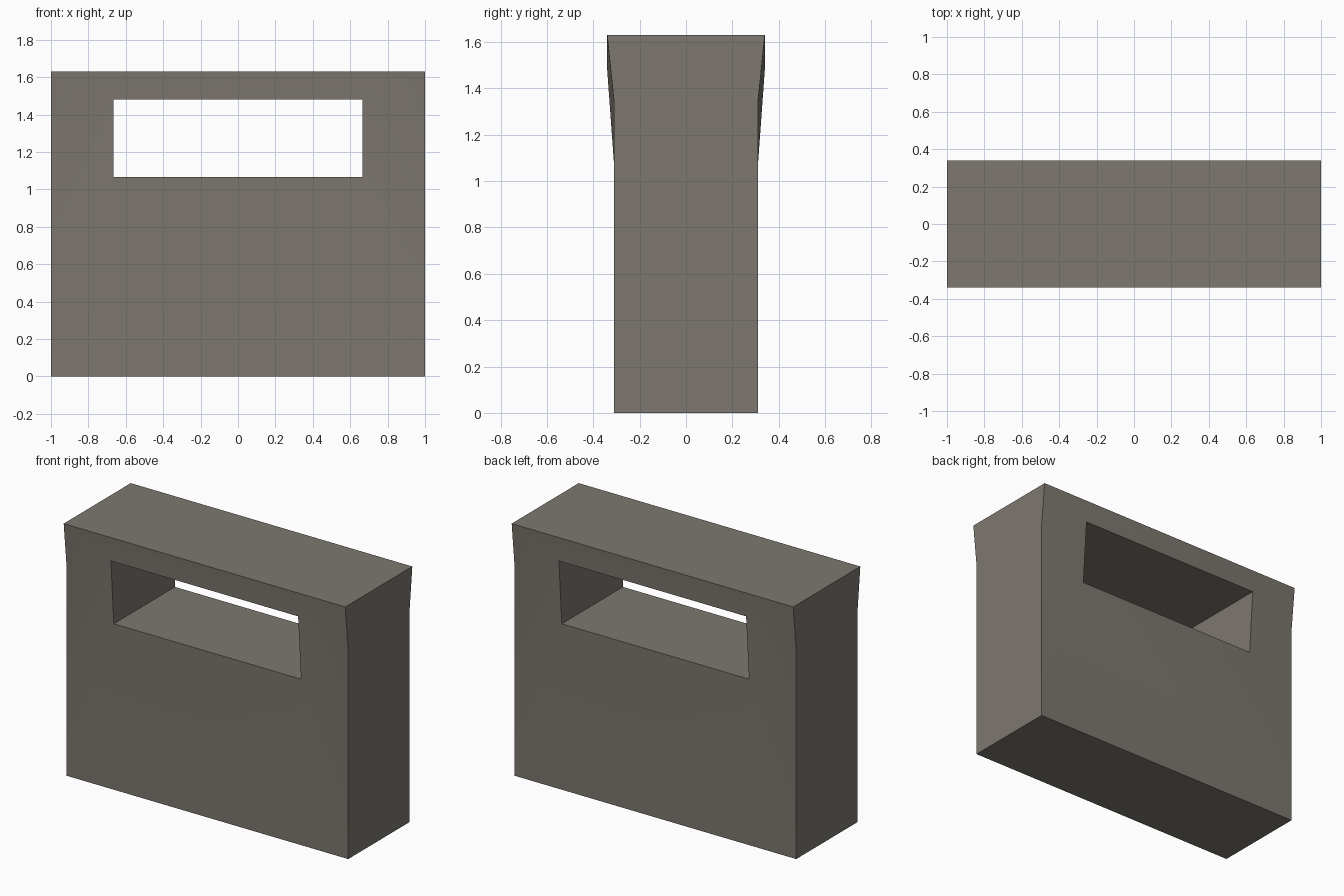
import bpy
import bmesh

cube = bpy.data.objects.get("Cube")
if cube:
    bpy.data.objects.remove(cube, do_unlink=True)

# Overall sizes: straight body that flares out towards the lintel
BODY, FLARE = 0.31, 0.34
TOP, KINK = 1.63, 1.34
HOLE_X, HOLE_LOW, HOLE_HIGH = 0.665, 1.065, 1.48

# Warm grey stone
stone = bpy.data.materials.new("warm_grey_stone")
stone.use_nodes = True
colour = (0.205, 0.187, 0.160, 1)
stone.diffuse_color = colour
bsdf = stone.node_tree.nodes["Principled BSDF"]
bsdf.inputs["Base Color"].default_value = colour
bsdf.inputs["Roughness"].default_value = 0.9

# Named points of one quarter, mirrored to both sides and both fronts
points = {
    "base": (1, BODY, 0),
    "kink": (1, BODY, KINK),
    "corner": (1, FLARE, TOP),
    "hole_low": (HOLE_X, BODY, HOLE_LOW),
    "hole_high": (HOLE_X, FLARE, HOLE_HIGH),
}
bm = bmesh.new()
v = {(name, sx, sy): bm.verts.new((x * sx, y * sy, z))
     for name, (x, y, z) in points.items()
     for sx in (-1, 1) for sy in (-1, 1)}


def face(*keys):
    bm.faces.new([v[k] for k in keys])


def across(name):
    """Four mirrored copies of a point, spanned as one level face."""
    face((name, -1, -1), (name, 1, -1), (name, 1, 1), (name, -1, 1))


# Underside, top, and the sill and ceiling of the opening
for name in ("base", "corner", "hole_low", "hole_high"):
    across(name)

for sy in (-1, 1):
    # Lower wall panel and lintel
    face(("base", -1, sy), ("base", 1, sy), ("kink", 1, sy),
         ("hole_low", 1, sy), ("hole_low", -1, sy), ("kink", -1, sy))
    face(("hole_high", -1, sy), ("hole_high", 1, sy),
         ("corner", 1, sy), ("corner", -1, sy))
    # Twisted jambs beside the opening
    for sx in (-1, 1):
        face(("kink", sx, sy), ("hole_low", sx, sy), ("hole_high", sx, sy))
        face(("kink", sx, sy), ("hole_high", sx, sy), ("corner", sx, sy))

for sx in (-1, 1):
    # Outer end wall and inner reveal of the opening
    face(("base", sx, -1), ("base", sx, 1), ("kink", sx, 1),
         ("corner", sx, 1), ("corner", sx, -1), ("kink", sx, -1))
    face(("hole_low", sx, -1), ("hole_low", sx, 1),
         ("hole_high", sx, 1), ("hole_high", sx, -1))

bmesh.ops.recalc_face_normals(bm, faces=bm.faces)
mesh = bpy.data.meshes.new("wall_block")
bm.to_mesh(mesh)
bm.free()
mesh.materials.append(stone)

block = bpy.data.objects.new("wall_block", mesh)
bpy.context.collection.objects.link(block)
bpy.ops.object.select_all(action="DESELECT")
block.select_set(True)
bpy.context.view_layer.objects.active = block
bpy.ops.object.shade_smooth_by_angle()
